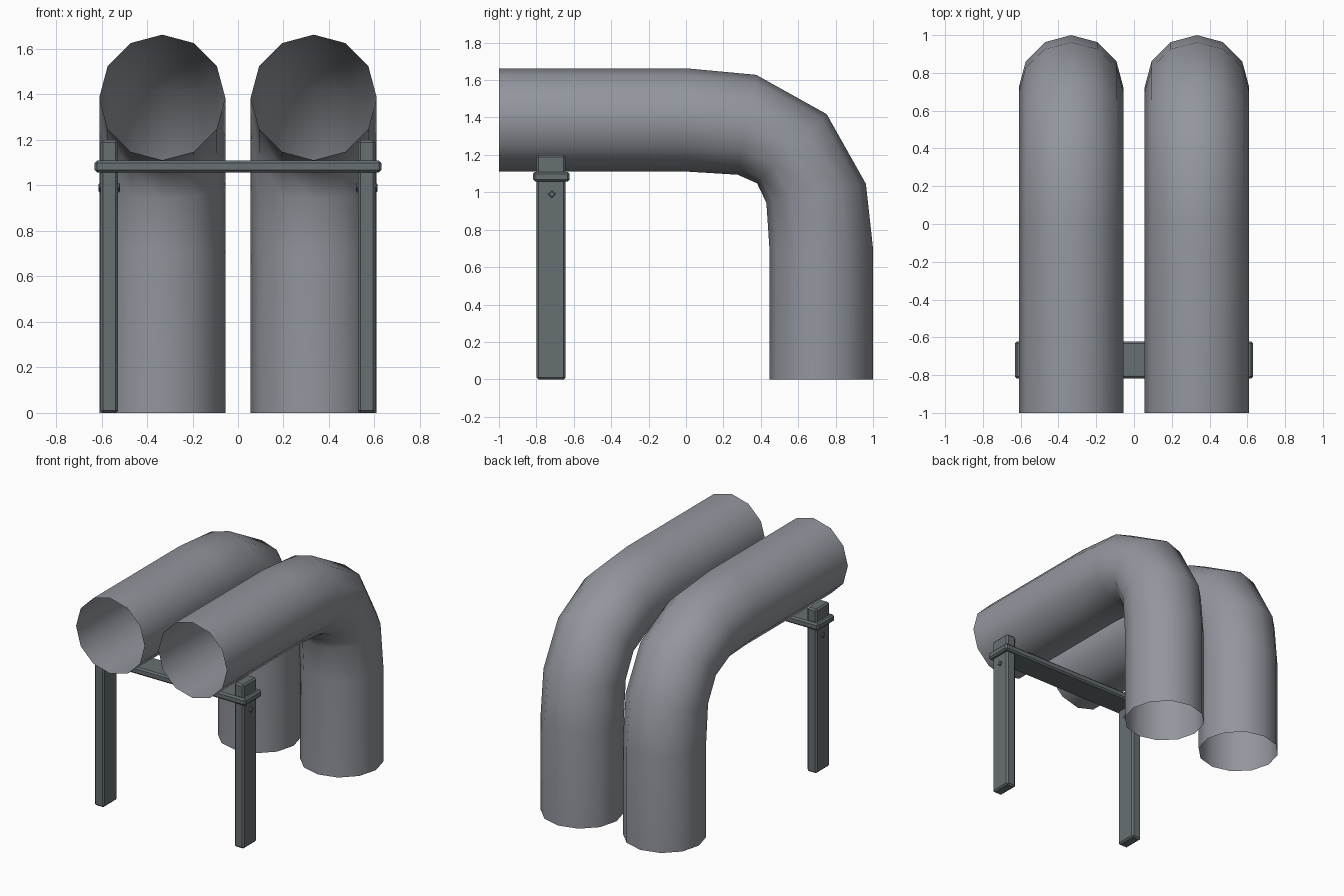
import bpy, bmesh, math
from mathutils import Vector, Matrix

if "Cube" in bpy.data.objects:
    bpy.data.objects.remove(bpy.data.objects["Cube"])


def material(name, rgb):
    m = bpy.data.materials.new(name)
    m.diffuse_color = (*rgb, 1)
    m.use_nodes = True
    m.node_tree.nodes["Principled BSDF"].inputs["Base Color"].default_value = m.diffuse_color
    return m


PIPE = material("pipe grey", (0.29, 0.305, 0.34))
STEEL = material("dark steel", (0.135, 0.16, 0.17))


def finish(bm, name, mat, smooth=False):
    me = bpy.data.meshes.new(name)
    bm.to_mesh(me)
    bm.free()
    me.materials.append(mat)
    for p in me.polygons:
        p.use_smooth = smooth
    ob = bpy.data.objects.new(name, me)
    bpy.context.collection.objects.link(ob)
    return ob


# outer and inner (y, z) points of each pipe ring
RINGS = [((-1, 1.663), (-1, 1.111)), ((0, 1.663), (0, 1.111)),
         ((0.375, 1.628), (0.277, 1.094)), ((0.752, 1.418), (0.38, 1.048)),
         ((0.962, 1.045), (0.43, 0.943)), ((1, 0.7), (0.446, 0.7)),
         ((1, 0), (0.446, 0))]


def pipe(name, cx, radius=0.277, sides=12):
    bm = bmesh.new()
    loops = []
    for outer, inner in RINGS:
        o, i = Vector((cx, *outer)), Vector((cx, *inner))
        mid, half = (o + i) / 2, (o - i) / 2
        loops.append([bm.verts.new(mid + half * math.sin(t) + Vector((radius * math.cos(t), 0, 0)))
                      for t in (k * math.tau / sides for k in range(sides))])
    for a, b in zip(loops, loops[1:]):
        for k in range(sides):
            n = (k + 1) % sides
            bm.faces.new((a[k], b[k], b[n], a[n]))
    return finish(bm, name, PIPE, True)


def bevelled_box(name, lo, hi, width):
    lo, hi = Vector(lo), Vector(hi)
    bm = bmesh.new()
    bmesh.ops.create_cube(bm, size=1, matrix=Matrix.Translation((lo + hi) / 2)
                          @ Matrix.Diagonal((*(hi - lo), 1)))
    bmesh.ops.bevel(bm, geom=bm.edges[:], offset=width, segments=1, affect='EDGES')
    return finish(bm, name, STEEL)


def bolt(name, x):
    # four-sided bolt through the leg, with tapered ends
    bm = bmesh.new()
    base = Matrix.Translation((x, -0.717, 0.99)) @ Matrix.Rotation(math.pi / 2, 4, 'Y')
    bmesh.ops.create_cone(bm, cap_ends=True, segments=4, radius1=0.021, radius2=0.021,
                          depth=0.096, matrix=base)
    bmesh.ops.bevel(bm, geom=[e for e in bm.edges
                              if abs(e.verts[0].co.x - e.verts[1].co.x) < 1e-4],
                    offset=0.005, segments=1, affect='EDGES')
    return finish(bm, name, STEEL)


for side, s in (("left", -1), ("right", 1)):
    pipe(side + "_pipe", s * 0.333)
    x0, x1 = sorted((s * 0.527, s * 0.605))
    bevelled_box(side + "_leg", (x0, -0.80, 0), (x1, -0.643, 1.2), 0.011)
    bolt(side + "_bolt", s * 0.566)

# crossbar carrying both pipes
bevelled_box("crossbar", (-0.631, -0.818, 1.058), (0.631, -0.622, 1.109), 0.011)
